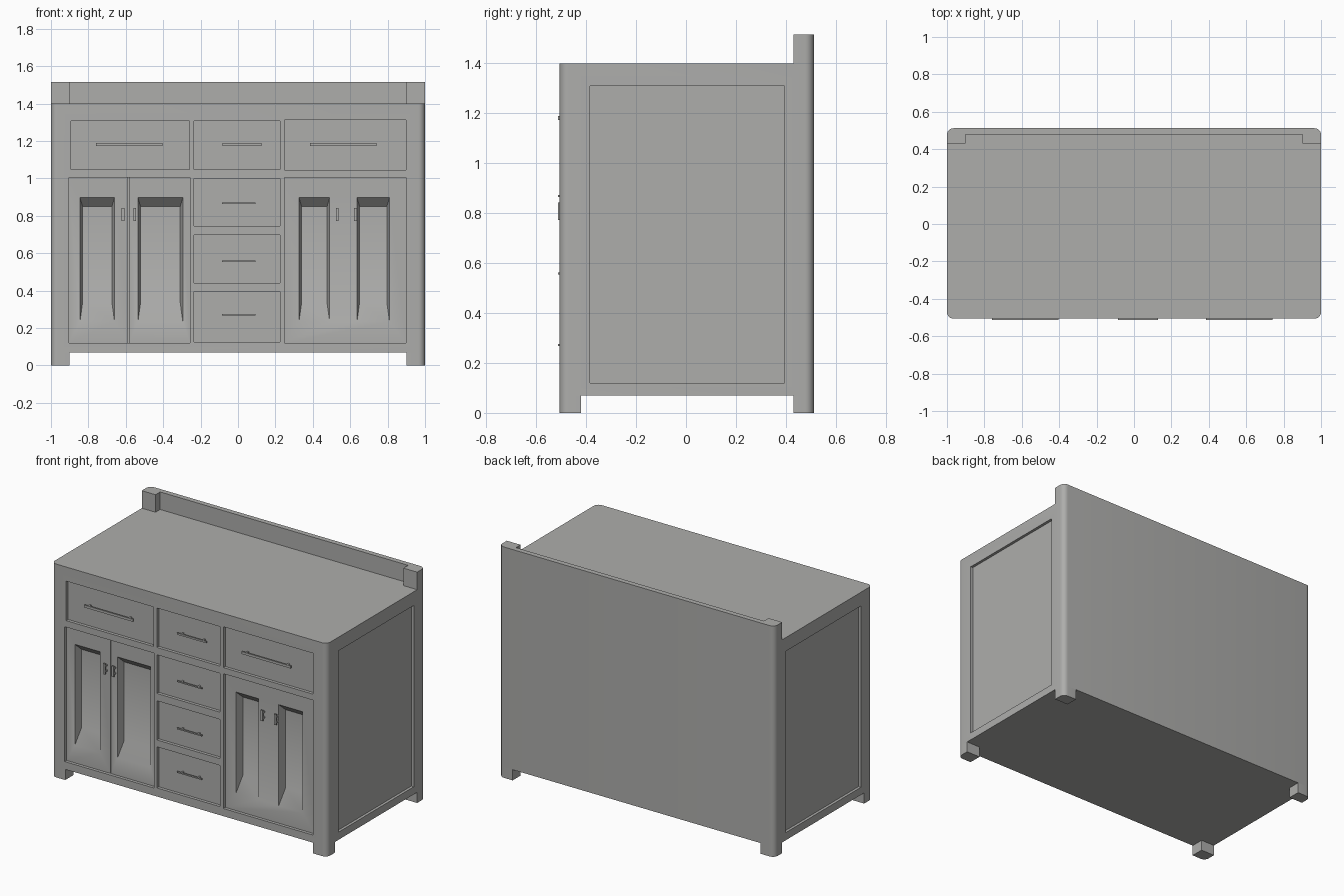
import bpy, bmesh, math
from mathutils import Vector

if "Cube" in bpy.data.objects:
    bpy.data.objects.remove(bpy.data.objects["Cube"])

paint = bpy.data.materials.new("grey_paint")
paint.diffuse_color = (0.42, 0.42, 0.41, 1)
paint.use_nodes = True
paint.node_tree.nodes["Principled BSDF"].inputs["Base Color"].default_value = paint.diffuse_color

FRONT, BACK, FACE = -0.506, 0.512, -0.486   # frame front, back, recessed drawer/door face
R = 0.035


def make(name, bm):
    bmesh.ops.recalc_face_normals(bm, faces=bm.faces)
    me = bpy.data.meshes.new(name)
    bm.to_mesh(me)
    bm.free()
    me.materials.append(paint)
    ob = bpy.data.objects.new(name, me)
    bpy.context.collection.objects.link(ob)
    return ob


def loft(bm, rings):
    """Closed solid through rings of matching points."""
    vs = [[bm.verts.new(p) for p in ring] for ring in rings]
    n = len(vs[0])
    for a, b in zip(vs, vs[1:]):
        for i in range(n):
            bm.faces.new((a[i], a[(i + 1) % n], b[(i + 1) % n], b[i]))
    bm.faces.new(vs[0])
    bm.faces.new(vs[-1])


def box(bm, x0, x1, y0, y1, z0, z1):
    loft(bm, [[(x0, y, z0), (x1, y, z0), (x1, y, z1), (x0, y, z1)] for y in (y0, y1)])


def rounded(corners):
    """Outline from right-angled (x, y, radius) corners."""
    pts, n = [], len(corners)
    for i, (x, y, r) in enumerate(corners):
        p = Vector((x, y))
        if r == 0:
            pts.append(p)
            continue
        to_prev = (Vector(corners[i - 1][:2]) - p).normalized()
        to_next = (Vector(corners[(i + 1) % n][:2]) - p).normalized()
        c = p + r * (to_prev + to_next)
        for k in range(7):
            a = k / 6 * math.pi / 2
            pts.append(c - r * (to_next * math.cos(a) + to_prev * math.sin(a)))
    return pts


def prism(name, corners, z0, z1, flip=1):
    bm = bmesh.new()
    pts = rounded(corners)
    loft(bm, [[(flip * p.x, p.y, z) for p in pts] for z in (z0, z1)])
    return make(name, bm)


def cut(target, bm):
    cutter = make("cutter", bm)
    cutter.hide_render = True
    mod = target.modifiers.new("cut", 'BOOLEAN')
    mod.operation = 'DIFFERENCE'
    mod.solver = 'EXACT'
    mod.object = cutter
    bpy.context.view_layer.objects.active = target
    bpy.ops.object.modifier_apply(modifier=mod.name)
    bpy.data.objects.remove(cutter)


# Cabinet body
body = prism("cabinet_body", [(-1, FRONT, R), (1, FRONT, R), (1, BACK, R), (-1, BACK, R)], 0.07, 1.4)

# Recessed drawers, door pairs and side panels
bm = bmesh.new()
for x0, x1, z0, z1 in [
        (-0.893, -0.26, 1.048, 1.307), (-0.235, 0.225, 1.048, 1.307), (0.248, 0.898, 1.045, 1.313),
        (-0.904, -0.257, 0.12, 1.005), (0.248, 0.898, 0.12, 1.005),
        (-0.235, 0.225, 0.746, 1.0), (-0.235, 0.225, 0.441, 0.698), (-0.235, 0.225, 0.126, 0.396)]:
    box(bm, x0, x1, -0.6, FACE, z0, z1)
for s in (-1, 1):
    box(bm, *sorted((s * 0.982, s * 1.1)), -0.385, 0.395, 0.12, 1.31)
cut(body, bm)

# Sloped door panels and the seam between the left doors
bm = bmesh.new()
for x0, x1 in [(-0.845, -0.66), (-0.535, -0.295), (0.326, 0.49), (0.636, 0.81)]:
    rings = []
    for y, dx, lo, hi in [(-0.6, 0, 0.235, 0.898), (FACE, 0, 0.235, 0.898), (-0.436, 0.014, 0.335, 0.85)]:
        rings.append([(x0 + dx, y, lo), (x1 - dx, y, lo), (x1 - dx, y, hi), (x0 + dx, y, hi)])
    loft(bm, rings)
box(bm, -0.587, -0.581, -0.6, -0.466, 0.121, 1.004)
cut(body, bm)

# Legs
for side, s in (("left", -1), ("right", 1)):
    prism("front_leg_" + side, [(0.9, FRONT, 0), (1, FRONT, R), (1, -0.42, 0), (0.9, -0.42, 0)], 0, 0.07, s)
    prism("back_leg_" + side, [(0.9, 0.43, 0), (1, 0.43, 0), (1, BACK, R), (0.9, BACK, 0)], 0, 0.07, s)

# Backsplash with end posts
prism("backsplash", [(-1, 0.43, 0), (-0.9, 0.43, 0), (-0.9, 0.478, 0), (0.9, 0.478, 0),
                     (0.9, 0.43, 0), (1, 0.43, 0), (1, BACK, R), (-1, BACK, R)], 1.4, 1.515)


# Handles: a bar on two short stems
def handle(name, x0, x1, z0, z1):
    bm = bmesh.new()
    box(bm, x0, x1, -0.512, -0.503, z0, z1)
    if x1 - x0 > z1 - z0:
        stems = [(x, x + 0.01, z0, z1) for x in (x0 + 0.025, x1 - 0.035)]
    else:
        stems = [(x0, x1, z, z + 0.01) for z in (z0 + 0.012, z1 - 0.022)]
    for a, b, c, d in stems:
        box(bm, a, b, -0.503, FACE, c, d)
    make(name, bm)


handle("drawer_handle_left", -0.76, -0.405, 1.173, 1.189)
handle("drawer_handle_right", 0.385, 0.74, 1.173, 1.189)
handle("drawer_handle_middle", -0.086, 0.128, 1.175, 1.186)
for z in (0.868, 0.558, 0.272):
    handle("drawer_handle_lower", -0.086, 0.094, z - 0.004, z + 0.004)
for x in (-0.615, -0.552, 0.53, 0.628):
    handle("door_handle", x - 0.007, x + 0.007, 0.772, 0.842)

# Smooth only the rounded corners
bpy.ops.object.select_all(action='SELECT')
bpy.context.view_layer.objects.active = body
bpy.ops.object.shade_smooth_by_angle(angle=math.radians(30))
